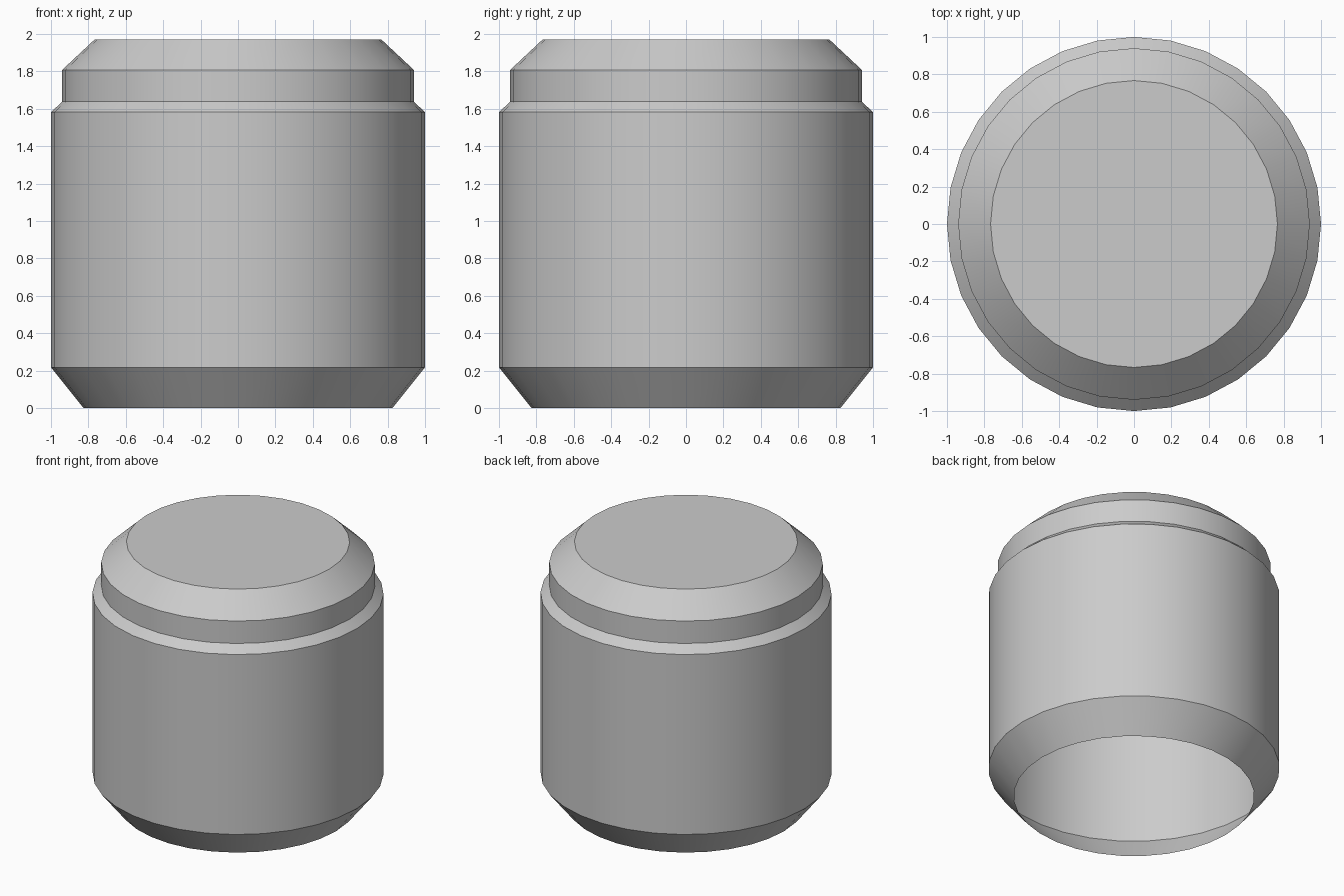
import bpy, bmesh, math

if "Cube" in bpy.data.objects:
    bpy.data.objects.remove(bpy.data.objects["Cube"])

SIDES = 32
# Radius and height, from the open bottom rim to the edge of the lid
PROFILE = [(0.826, 0.0), (1.0, 0.218), (1.0, 1.582),
           (0.94, 1.638), (0.94, 1.808), (0.767, 1.97)]

bm = bmesh.new()
rings = [[bm.verts.new((r * math.cos(2 * math.pi * i / SIDES),
                        r * math.sin(2 * math.pi * i / SIDES), z))
          for i in range(SIDES)] for r, z in PROFILE]

# Thin outer walls, open underneath
for low, high in zip(rings, rings[1:]):
    for i in range(SIDES):
        j = (i + 1) % SIDES
        bm.faces.new((low[i], low[j], high[j], high[i]))

# Flat top
bm.faces.new(rings[-1])

mesh = bpy.data.meshes.new("jar_shell")
bm.to_mesh(mesh)
bm.free()
jar = bpy.data.objects.new("jar_shell", mesh)
bpy.context.collection.objects.link(jar)

# Smooth round the sides, sharp at the profile corners
bpy.context.view_layer.objects.active = jar
jar.select_set(True)
bpy.ops.object.shade_smooth_by_angle(angle=math.radians(30))
